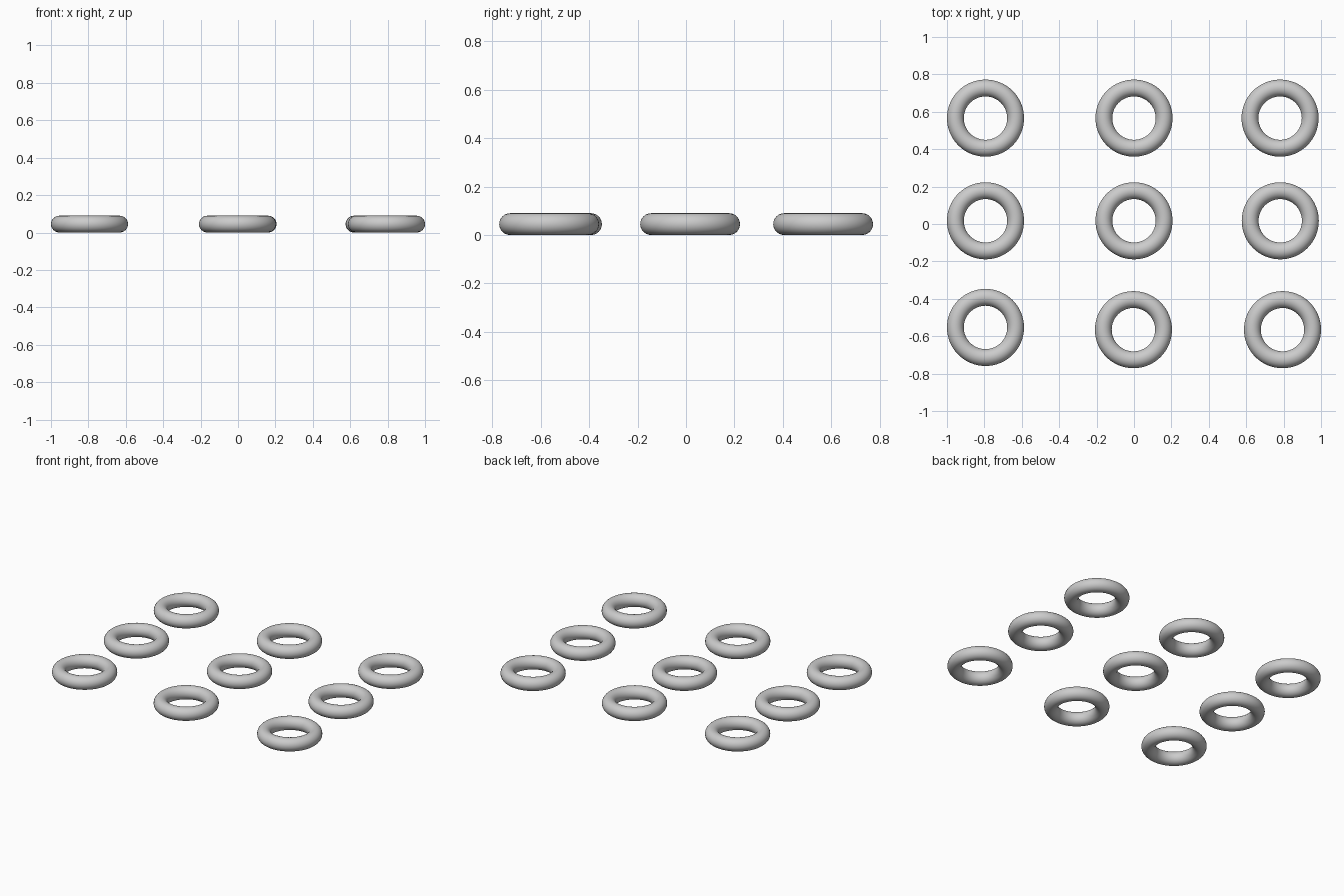
import bpy

if "Cube" in bpy.data.objects:
    bpy.data.objects.remove(bpy.data.objects["Cube"])

MAJOR, MINOR = 0.161, 0.045

# Ring centres, slightly irregular as if laid out by hand
centres = [
    (-0.794, 0.566), (0.0, 0.566), (0.781, 0.566),
    (-0.794, 0.017), (0.0, 0.017), (0.782, 0.017),
    (-0.794, -0.553), (-0.003, -0.565), (0.794, -0.565),
]


def ring(name, x, y):
    bpy.ops.mesh.primitive_torus_add(
        major_radius=MAJOR, minor_radius=MINOR,
        major_segments=64, minor_segments=24, location=(x, y, MINOR))
    ob = bpy.context.object
    ob.name = name
    bpy.ops.object.shade_smooth()
    return ob


# Three rows of three rings lying flat
for i, (x, y) in enumerate(centres):
    ring(f"ring_row{i // 3 + 1}_col{i % 3 + 1}", x, y)
